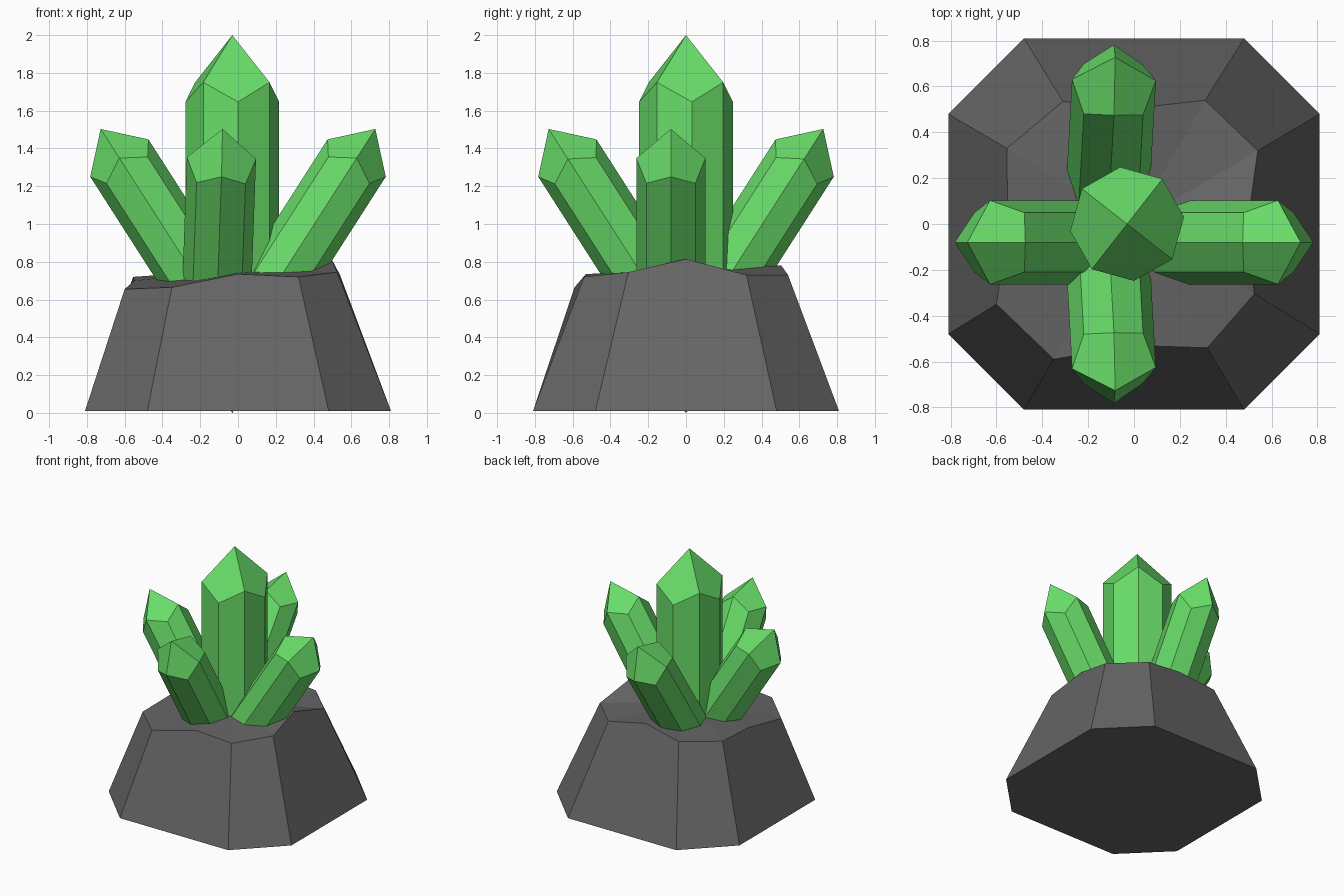
import bpy
from mathutils import Matrix, Vector
from math import cos, sin, radians

if "Cube" in bpy.data.objects:
    bpy.data.objects.remove(bpy.data.objects["Cube"])


def material(name, color):
    m = bpy.data.materials.new(name)
    m.diffuse_color = (*color, 1)
    m.use_nodes = True
    m.node_tree.nodes["Principled BSDF"].inputs["Base Color"].default_value = m.diffuse_color
    return m


def add_mesh(name, verts, faces, mat):
    me = bpy.data.meshes.new(name)
    me.from_pydata([tuple(v) for v in verts], [], faces)
    me.materials.append(mat)
    me.update()
    ob = bpy.data.objects.new(name, me)
    bpy.context.collection.objects.link(ob)
    return ob


def crystal(name, tip, direction, side, r, length, turn=0.0):
    """Eight-sided shaft whose ends are cut to four-sided points."""
    d = Vector(direction).normalized()
    u = Vector(side)
    u = (u - d * u.dot(d)).normalized()
    frame = Matrix((u, d.cross(u), d)).transposed()
    verts = [Vector((0, 0, 0)), Vector((0, 0, -length))]
    for end in (0, 1):
        for i in range(8):
            a = radians(turn + 45 * i)
            drop = r * (1 if i % 2 == 0 else 2 ** 0.5)
            verts.append(Vector((r * cos(a), r * sin(a), drop - length if end else -drop)))
    faces = []
    for i in range(8):
        j = (i + 1) % 8
        faces.append((2 + i, 10 + i, 10 + j, 2 + j))
    for i in range(0, 8, 2):
        k = (i + 2) % 8
        faces.append((0, 2 + i, 3 + i, 2 + k))
        faces.append((1, 10 + k, 11 + i, 10 + i))
    add_mesh(name, [Vector(tip) + frame @ v for v in verts], faces, green)


rock = material("rock_grey", (0.13, 0.13, 0.13))
green = material("crystal_green", (0.14, 0.72, 0.14))

# Rock base: octagonal foot, uneven rim with a middle point on each main side
foot = [(-.48, -.81), (.48, -.81), (.81, -.48), (.81, .48),
        (.48, .81), (-.48, .81), (-.81, .48), (-.81, -.48)]
rim = [(-.35, -.59, .665), (0, -.53, .735), (.32, -.54, .72),
       (.525, -.305, .745), (.495, 0, .815), (.54, .32, .73),
       (.31, .54, .73), (0, .505, .78), (-.31, .535, .73),
       (-.555, .33, .72), (-.55, 0, .70), (-.60, -.35, .655)]
verts = [(x, y, .01) for x, y in foot] + rim + [(0, 0, .76)]
faces = [tuple(range(7, -1, -1))]
for s in range(4):
    a, b, c = 2 * s, 2 * s + 1, (2 * s + 2) % 8
    t = 8 + 3 * s
    n = 8 + (3 * s + 3) % 12
    faces.append((a, b, t + 2, t + 1, t))   # main side
    faces.append((b, c, n, t + 2))          # corner side
for i in range(12):
    faces.append((8 + i, 8 + (i + 1) % 12, 20))
add_mesh("rock_base", verts, faces, rock)

# Tall centre crystal
crystal("centre_crystal", (-.03, 0, 2), (0, 0, 1), (1, 0, 0), .25, 2, 52)

# Four leaning crystals
LEAN, UP = .54, .842
for name, sx in (("left_crystal", -1), ("right_crystal", 1)):
    crystal(name, (.727 * sx, -.08, 1.503), (LEAN * sx, 0, UP), (0, 1, 0), .183, 1.47)
for name, sy in (("front_crystal", -1), ("back_crystal", 1)):
    crystal(name, (-.082, .727 * sy, 1.503), (.03, LEAN * sy, UP), (1, 0, 0), .183, 1.47)
